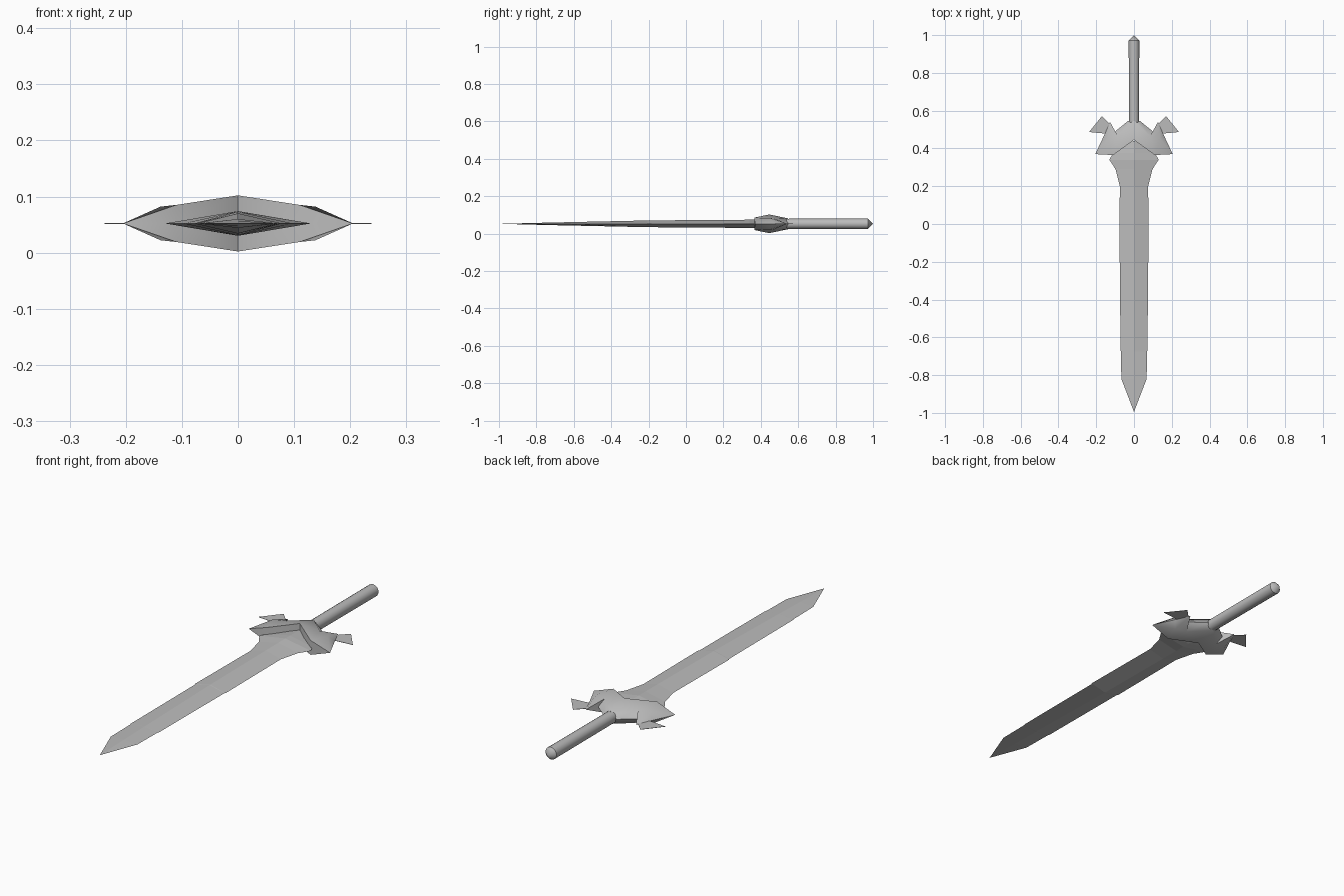
import bpy, bmesh, math

cube = bpy.data.objects.get("Cube")
if cube:
    bpy.data.objects.remove(cube, do_unlink=True)

MID = 0.052  # height of the flat symmetry plane

steel = bpy.data.materials.new("grey steel")
steel.use_nodes = True
GREY = (0.5, 0.5, 0.5, 1)
steel.diffuse_color = GREY
steel.node_tree.nodes["Principled BSDF"].inputs["Base Color"].default_value = GREY


def finish(name, bm, smooth_angle=None, fix_normals=True):
    """Turn a bmesh into a named, coloured object."""
    bmesh.ops.remove_doubles(bm, verts=bm.verts, dist=1e-5)
    if fix_normals:
        bmesh.ops.recalc_face_normals(bm, faces=bm.faces)
    mesh = bpy.data.meshes.new(name)
    bm.to_mesh(mesh)
    bm.free()
    mesh.materials.append(steel)
    obj = bpy.data.objects.new(name, mesh)
    bpy.context.collection.objects.link(obj)
    obj.location.z = MID
    if smooth_angle:
        bpy.ops.object.select_all(action='DESELECT')
        obj.select_set(True)
        bpy.context.view_layer.objects.active = obj
        bpy.ops.object.shade_smooth_by_angle(angle=math.radians(smooth_angle))
    return obj


def mirrored(points, faces, axes):
    """Build faces and repeat them mirrored across the given axes."""
    bm = bmesh.new()
    signs = [(sx, sz) for sx in ((1, -1) if 'x' in axes else (1,))
             for sz in ((1, -1) if 'z' in axes else (1,))]
    for sx, sz in signs:
        vs = {k: bm.verts.new((sx * x, y, sz * z)) for k, (x, y, z) in points.items()}
        for f in faces:
            bm.faces.new([vs[k] for k in f])
    return bm


# Blade: diamond cross-sections (y, half width, half thickness) down to a point
sections = [(0.44, 0.06, 0.022), (0.375, 0.112, 0.022), (0.34, 0.13, 0.022),
            (0.29, 0.098, 0.0215), (0.20, 0.075, 0.021), (-0.20, 0.078, 0.018),
            (-0.205, 0.074, 0.018), (-0.67, 0.072, 0.008), (-0.675, 0.069, 0.008),
            (-0.82, 0.067, 0.0045)]
bm = bmesh.new()
rings = [[bm.verts.new(p) for p in ((w, y, 0), (0, y, t), (-w, y, 0), (0, y, -t))]
         for y, w, t in sections]
tip = bm.verts.new((0, -0.995, 0))
for a, b in zip(rings, rings[1:]):
    for i in range(4):
        j = (i + 1) % 4
        bm.faces.new((a[i], a[j], b[j], b[i]))
for i in range(4):
    bm.faces.new((rings[-1][i], rings[-1][(i + 1) % 4], tip))
bm.faces.new(rings[0])
finish("blade", bm)

# Guard: one quarter, mirrored left-right and top-bottom
guard = {
    "ridge": (0, 0.445, 0.050), "brow": (0.11, 0.365, 0.033),
    "point": (0.205, 0.37, 0), "shoulder": (0.138, 0.45, 0.030),
    "waist": (0.158, 0.47, 0), "spike": (0.127, 0.54, 0),
    "notch": (0.10, 0.49, 0), "hollow": (0.085, 0.465, 0.032),
    "collar_side": (0.032, 0.545, 0), "collar_top": (0, 0.545, 0.029),
    "collar_mid": (0, 0.545, 0), "wall_mid": (0, 0.445, 0),
    "brow_mid": (0.11, 0.365, 0),
}
guard_faces = [
    ("ridge", "brow", "hollow"), ("brow", "shoulder", "hollow"),
    ("brow", "point", "shoulder"), ("point", "waist", "shoulder"),
    ("shoulder", "waist", "spike"), ("shoulder", "spike", "hollow"),
    ("spike", "notch", "hollow"), ("hollow", "notch", "collar_side"),
    ("hollow", "collar_side", "collar_top"), ("ridge", "hollow", "collar_top"),
    ("collar_top", "collar_side", "collar_mid"),
    ("ridge", "wall_mid", "brow_mid", "brow"), ("brow", "brow_mid", "point"),
]
finish("guard", mirrored(guard, guard_faces, "xz"), 50)

# Wings: thin flared plates behind the guard
plate = [(0.238, 0.487), (0.17, 0.571), (0.125, 0.525), (0.145, 0.478)]
T = 0.0006
for side, s in (("left", 1), ("right", -1)):
    bm = bmesh.new()
    lo = [bm.verts.new((s * x, y, -T)) for x, y in plate]
    hi = [bm.verts.new((s * x, y, T)) for x, y in plate]
    bm.faces.new(lo)
    bm.faces.new(hi)
    for i in range(4):
        j = (i + 1) % 4
        bm.faces.new((lo[i], lo[j], hi[j], hi[i]))
    finish(side + "_wing", bm)

# Grip: round rod with a conical end
N = 16
profile = [(0.52, 0.027), (0.972, 0.028)]
bm = bmesh.new()
rings = [[bm.verts.new((r * math.cos(2 * math.pi * i / N), y,
                        r * math.sin(2 * math.pi * i / N))) for i in range(N)]
         for y, r in profile]
end = bm.verts.new((0, 1.0, 0))
for i in range(N):
    j = (i + 1) % N
    bm.faces.new((rings[0][i], rings[0][j], rings[1][j], rings[1][i]))
    bm.faces.new((rings[1][i], rings[1][j], end))
bm.faces.new(rings[0])
finish("grip", bm, 35)
